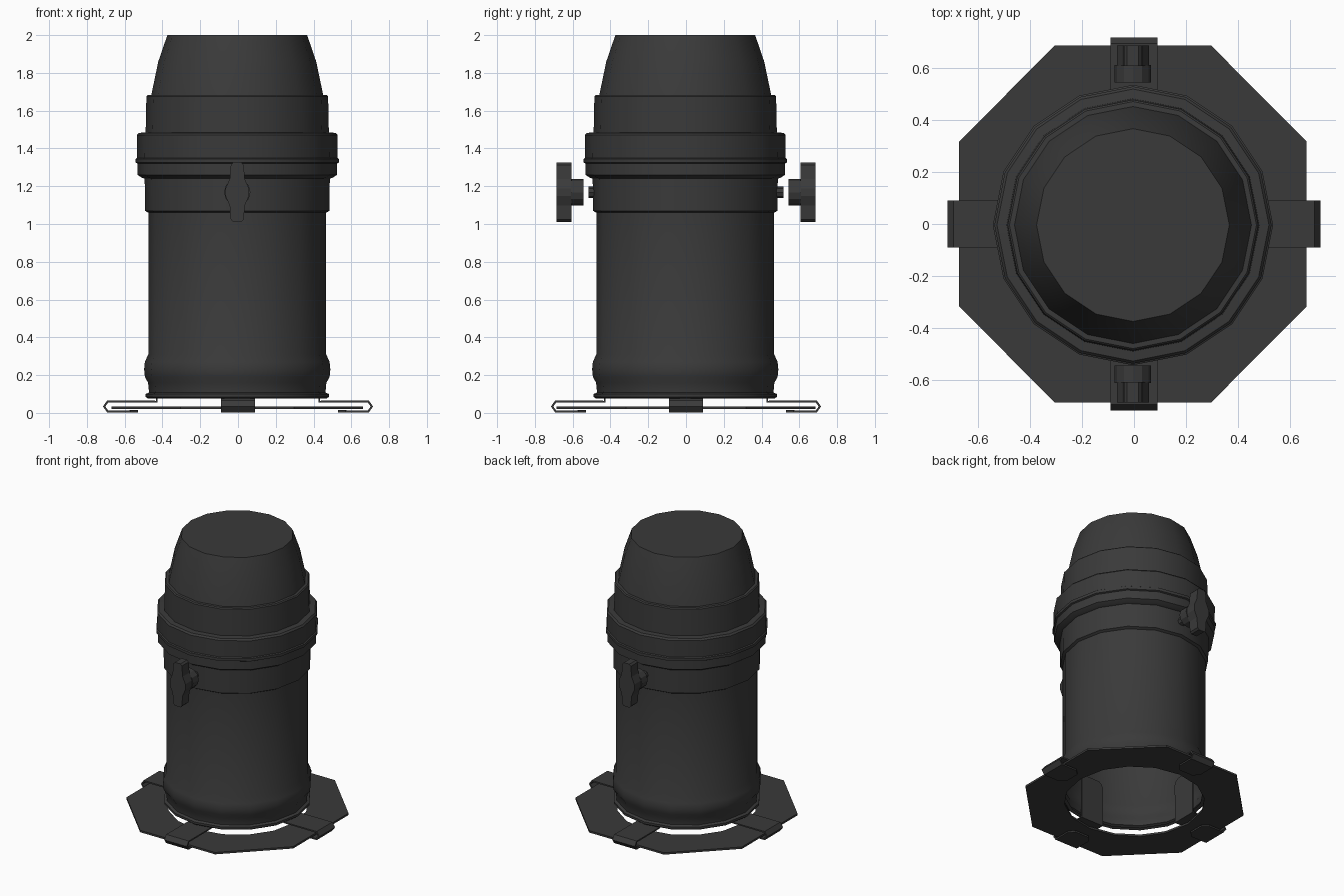
import bpy, bmesh, math
from mathutils import Matrix, Vector

if "Cube" in bpy.data.objects:
    bpy.data.objects.remove(bpy.data.objects["Cube"])

CX = -0.004      # body axis sits slightly off the overall centre
SIDES = 16

black = bpy.data.materials.new("matt_black")
black.diffuse_color = (0.042, 0.042, 0.042, 1)
black.use_nodes = True
black.node_tree.nodes["Principled BSDF"].inputs["Base Color"].default_value = black.diffuse_color


def finish(name, bm, smooth=False):
    bmesh.ops.recalc_face_normals(bm, faces=bm.faces[:])
    me = bpy.data.meshes.new(name)
    bm.to_mesh(me)
    bm.free()
    me.materials.append(black)
    ob = bpy.data.objects.new(name, me)
    bpy.context.collection.objects.link(ob)
    if smooth:
        bpy.ops.object.select_all(action='DESELECT')
        ob.select_set(True)
        bpy.context.view_layer.objects.active = ob
        bpy.ops.object.shade_smooth_by_angle(angle=math.radians(30))
    return ob


def solidify(ob, thickness, offset=0):
    mod = ob.modifiers.new("thickness", 'SOLIDIFY')
    mod.thickness = thickness
    mod.offset = offset


def lathe(name, profile, cap_end=False):
    bm = bmesh.new()
    rings = []
    for r, z in profile:
        rings.append([bm.verts.new((CX + r * math.cos(2 * math.pi * i / SIDES),
                                    CX + r * math.sin(2 * math.pi * i / SIDES), z))
                      for i in range(SIDES)])
    for a, b in zip(rings, rings[1:]):
        for i in range(SIDES):
            j = (i + 1) % SIDES
            bm.faces.new((a[i], a[j], b[j], b[i]))
    if cap_end:
        bm.faces.new(rings[-1])
    return finish(name, bm, smooth=True)


def extrude_outline(name, outline, y0, y1, matrix):
    """Prism: an x/z outline pushed along y."""
    bm = bmesh.new()
    face = bm.faces.new([bm.verts.new((x, y0, z)) for x, z in outline])
    new = bmesh.ops.extrude_face_region(bm, geom=[face])['geom']
    bmesh.ops.translate(bm, vec=(0, y1 - y0, 0),
                        verts=[v for v in new if isinstance(v, bmesh.types.BMVert)])
    bm.transform(matrix)
    return finish(name, bm)


def cylinder_y(name, r, y0, y1, z, matrix, sides=12):
    pts = [(r * math.cos(2 * math.pi * i / sides), z + r * math.sin(2 * math.pi * i / sides))
           for i in range(sides)]
    ob = extrude_outline(name, pts, y0, y1, matrix)
    return ob


# Lamp can: rolled front rim, barrel, collars and tapered closed cap
lathe("can_body", [
    (0.455, 0.085), (0.475, 0.077), (0.485, 0.085), (0.485, 0.10), (0.467, 0.108),
    (0.472, 0.16), (0.489, 0.19), (0.493, 0.23), (0.489, 0.27), (0.471, 0.31),
    (0.471, 1.06), (0.488, 1.07), (0.490, 1.24), (0.505, 1.245), (0.528, 1.26),
    (0.528, 1.32), (0.538, 1.325), (0.538, 1.345), (0.530, 1.35), (0.532, 1.47),
    (0.522, 1.482), (0.485, 1.485), (0.481, 1.675), (0.474, 1.682), (0.455, 1.683),
    (0.418, 1.86), (0.370, 2.0)], cap_end=True)

# Octagonal colour frame with a round opening
bm = bmesh.new()
octagon = []
for sx, sy in ((1, 1), (-1, 1), (-1, -1), (1, -1)):
    pair = [Vector((sx * 0.667, sy * 0.317, 0)), Vector((sx * 0.30, sy * 0.685, 0))]
    octagon += pair if sx * sy > 0 else pair[::-1]


def on_octagon(a):
    d = Vector((math.cos(a), math.sin(a), 0))
    best = 9.0
    for p, q in zip(octagon, octagon[1:] + octagon[:1]):
        e = q - p
        n = Vector((e.y, -e.x, 0))
        if n.dot(d) > 1e-6:
            best = min(best, n.dot(p) / n.dot(d))
    return d * best


angles = sorted([2 * math.pi * i / SIDES for i in range(SIDES)]
                + [math.atan2(p.y, p.x) % (2 * math.pi) for p in octagon])
outer = [bm.verts.new(on_octagon(a) + Vector((CX, 0, 0.028))) for a in angles]
inner = [bm.verts.new((CX + 0.46 * math.cos(a), 0.46 * math.sin(a), 0.028)) for a in angles]
for i in range(len(angles)):
    j = (i + 1) % len(angles)
    bm.faces.new((inner[i], outer[i], outer[j], inner[j]))
solidify(finish("colour_frame", bm), 0.014)

# Four folded spring clips: (distance out, height, half width) along the strip
clip_path = [(0.43, 0.38, 0.055), (0.43, 0.365, 0.078), (0.43, 0.34, 0.09),
             (0.43, 0.060, 0.09), (0.69, 0.060, 0.09), (0.709, 0.034, 0.09),
             (0.69, 0.008, 0.09), (0.57, 0.008, 0.09), (0.53, 0.008, 0.055)]
for k in range(4):
    bm = bmesh.new()
    rows = [(bm.verts.new((r, -w, z)), bm.verts.new((r, w, z))) for r, z, w in clip_path]
    for a, b in zip(rows, rows[1:]):
        bm.faces.new((a[0], a[1], b[1], b[0]))
    bm.transform(Matrix.Rotation(k * math.pi / 2, 4, 'Z'))
    solidify(finish(f"frame_clip_{k + 1}", bm), 0.012)

# Wing knobs with hub and bolt, front and back
quarter = [(0.022, 0.157), (0.034, 0.145), (0.04, 0.07), (0.062, 0.02)]
right = quarter + [(x, -z) for x, z in quarter[::-1]]
wing = [(x, 1.168 + z) for x, z in right + [(-x, -z) for x, z in right]]
for side, turn in (("back", 0), ("front", math.pi)):
    m = Matrix.Translation((CX, 0, 0)) @ Matrix.Rotation(turn, 4, 'Z')
    extrude_outline(f"{side}_knob_wing", wing, 0.607, 0.685, m)
    cylinder_y(f"{side}_knob_hub", 0.07, 0.543, 0.61, 1.168, m)
    cylinder_y(f"{side}_knob_bolt", 0.03, 0.45, 0.515, 1.168, m, 8)
